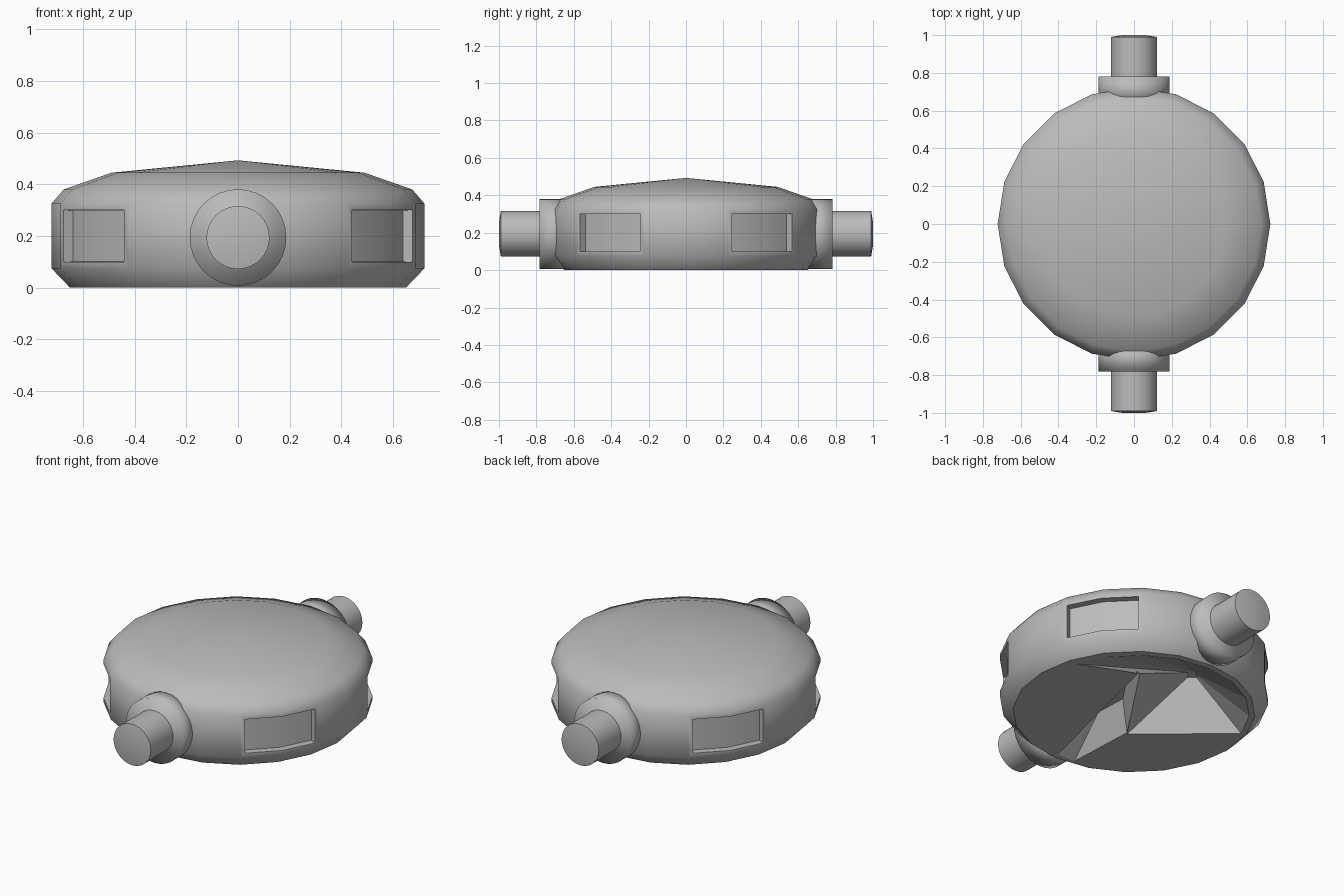
import bpy, bmesh, math
from mathutils import Vector

if "Cube" in bpy.data.objects:
    bpy.data.objects.remove(bpy.data.objects["Cube"])

grey = bpy.data.materials.new("plain_grey")
grey.use_nodes = True
grey.diffuse_color = (0.5, 0.5, 0.5, 1)
grey.node_tree.nodes["Principled BSDF"].inputs["Base Color"].default_value = (0.5, 0.5, 0.5, 1)

SIDES = 20


def finish(bm, name):
    bmesh.ops.recalc_face_normals(bm, faces=bm.faces)
    mesh = bpy.data.meshes.new(name)
    bm.to_mesh(mesh)
    bm.free()
    mesh.materials.append(grey)
    ob = bpy.data.objects.new(name, mesh)
    bpy.context.collection.objects.link(ob)
    return ob


def smooth(ob, degrees):
    bpy.ops.object.select_all(action="DESELECT")
    ob.select_set(True)
    bpy.context.view_layer.objects.active = ob
    bpy.ops.object.shade_smooth_by_angle(angle=math.radians(degrees))


def lathe(profile, sides):
    """Closed solid from rings of (radius, height) with flat ends."""
    bm = bmesh.new()
    rings = []
    for r, z in profile:
        angles = [math.tau * i / sides for i in range(sides)]
        rings.append([bm.verts.new((r * math.cos(a), r * math.sin(a), z)) for a in angles])
    for low, high in zip(rings, rings[1:]):
        for i in range(sides):
            j = (i + 1) % sides
            bm.faces.new((low[i], low[j], high[j], high[i]))
    bm.faces.new(rings[0][::-1])
    bm.faces.new(rings[-1])
    return bm


def loft_cutter(name, points, height, target, shrink):
    """Tapered cutter from a floor outline up to a smaller outline."""
    bm = bmesh.new()
    low = [bm.verts.new((x, y, -0.01)) for x, y in points]
    high = []
    for x, y in points:
        p = Vector((x, y)).lerp(Vector(target), shrink)
        high.append(bm.verts.new((p.x, p.y, height)))
    for i in range(len(low)):
        j = (i + 1) % len(low)
        bm.faces.new((low[i], low[j], high[j], high[i]))
    bm.faces.new(low[::-1])
    bm.faces.new(high)
    bmesh.ops.triangulate(bm, faces=bm.faces)
    ob = finish(bm, name)
    ob.hide_render = True
    ob.hide_set(True)
    return ob


# Disc body with a shallow cone on top
bm = lathe([(0.65, 0), (0.722, 0.075), (0.722, 0.325), (0.675, 0.38), (0.49, 0.445)], SIDES)
top = max(bm.faces, key=lambda f: f.calc_center_median().z)
tip = bmesh.ops.poke(bm, faces=[top])["verts"][0]
tip.co.z = 0.493
bmesh.ops.recalc_face_normals(bm, faces=bm.faces)

# Four recessed windows, each across two wall panels
for centre in (36, 144, 216, 324):
    panels = []
    for f in bm.faces:
        c = f.calc_center_median()
        turn = (math.degrees(math.atan2(c.y, c.x)) - centre + 180) % 360 - 180
        if abs(f.normal.z) < 0.01 and math.hypot(c.x, c.y) > 0.7 and abs(turn) < 12:
            panels.append(f)
    bmesh.ops.inset_region(bm, faces=panels, thickness=0.025, use_even_offset=True)
    bmesh.ops.inset_region(bm, faces=panels, thickness=0.0005, depth=-0.04, use_even_offset=True)
body = finish(bm, "disc_body")

# Broken-out hollow with a slanted ceiling, and a groove, in the underside
rim = [(0.63 * math.cos(math.radians(a)), 0.63 * math.sin(math.radians(a)))
       for a in range(18, 163, 18)]
hollow = loft_cutter("underside_hollow_cutter", [(0.26, 0.34)] + rim + [(-0.12, -0.22)],
                     0.28, (-0.31, 0.12), 0.92)
groove = loft_cutter("underside_groove_cutter",
                     [(0.02, -0.63), (0.26, 0.37), (-0.12, -0.2), (-0.1, -0.63)],
                     0.16, (0.02, -0.1), 0.55)
for cutter in (hollow, groove):
    mod = body.modifiers.new(cutter.name, "BOOLEAN")
    mod.operation = "DIFFERENCE"
    mod.solver = "EXACT"
    mod.object = cutter
bpy.context.view_layer.update()
carved = bpy.data.meshes.new_from_object(body.evaluated_get(bpy.context.evaluated_depsgraph_get()))
body.modifiers.clear()
body.data = carved
for cutter in (hollow, groove):
    bpy.data.objects.remove(cutter)
smooth(body, 45)

# Broken underside keeps flat facets
for face in body.data.polygons:
    if face.center.z < 0.3 and math.hypot(face.center.x, face.center.y) < 0.635:
        face.use_smooth = False

# Pipe stub and collar at front and back
for side, sign in (("front", 1), ("back", -1)):
    for part, profile, angle in (
            ("collar", [(0.187, 0.64), (0.187, 0.782)], 180),
            ("pipe", [(0.122, 0.64), (0.122, 0.99), (0.06, 1.0)], 40)):
        ob = finish(lathe(profile, 32), side + "_" + part)
        ob.rotation_euler.x = sign * math.pi / 2
        ob.location.z = 0.194
        smooth(ob, angle)
